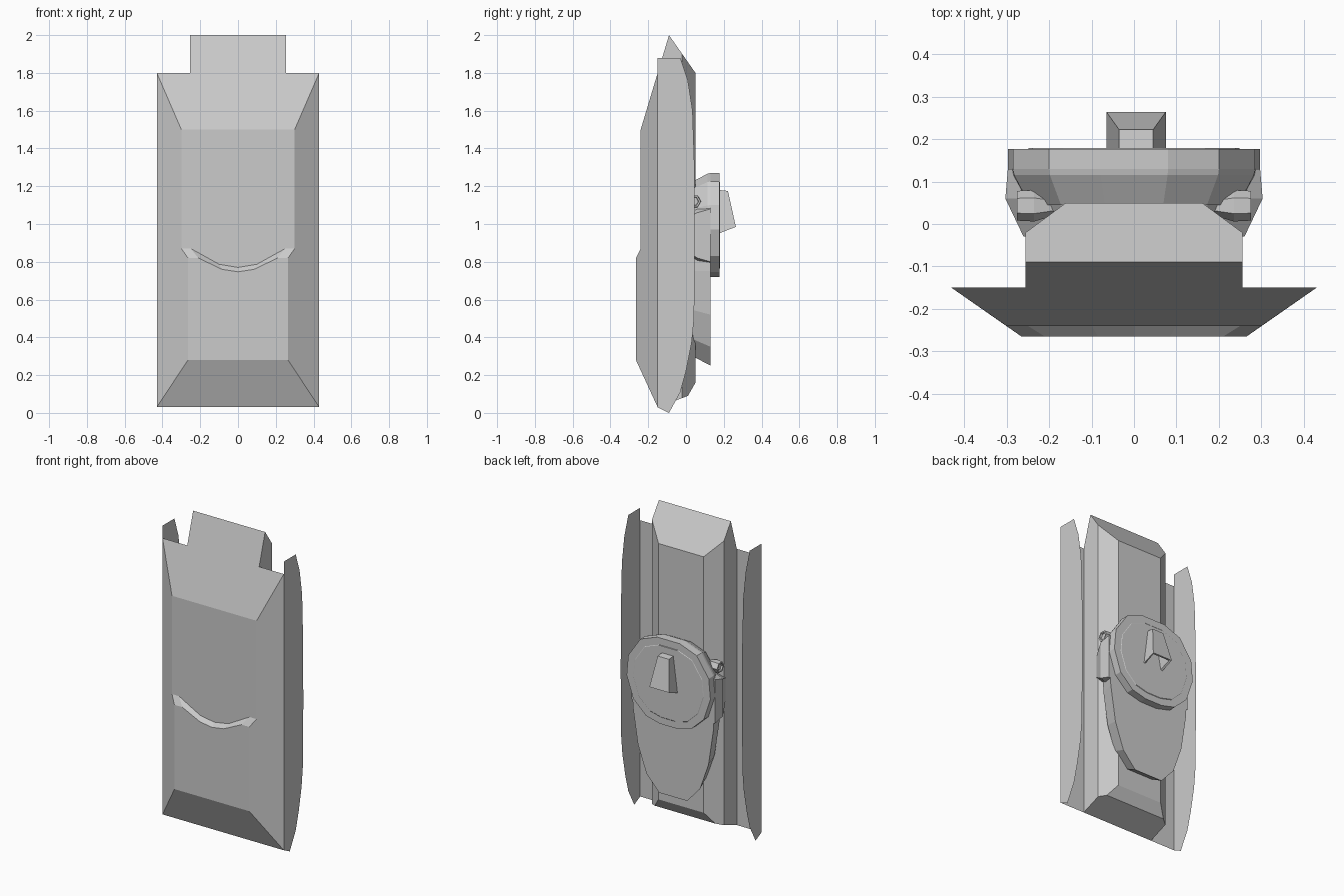
import bpy, bmesh
from mathutils import Vector

if "Cube" in bpy.data.objects:
    bpy.data.objects.remove(bpy.data.objects["Cube"])


def finish(name, bm):
    bmesh.ops.remove_doubles(bm, verts=bm.verts, dist=1e-5)
    bmesh.ops.recalc_face_normals(bm, faces=bm.faces)
    me = bpy.data.meshes.new(name)
    bm.to_mesh(me)
    bm.free()
    ob = bpy.data.objects.new(name, me)
    bpy.context.collection.objects.link(ob)
    return ob


def face(bm, pts):
    return bm.faces.new([bm.verts.new(p) for p in pts])


def loft(bm, rings, caps=True):
    """Skin a list of equal-length point rings."""
    vs = [[bm.verts.new(p) for p in r] for r in rings]
    n = len(vs[0])
    for a, b in zip(vs, vs[1:]):
        for i in range(n):
            j = (i + 1) % n
            bm.faces.new((a[i], a[j], b[j], b[i]))
    if caps:
        bm.faces.new(vs[0])
        bm.faces.new(vs[-1])


def mirror_loop(half):
    """Close a right-hand (x, z) outline by mirroring it."""
    return half + [(-x, z) for x, z in reversed(half) if x > 1e-6]


def ring(outline, y, s=1.0, cz=0.0, dz=0.0):
    return [(x * s, y, cz + (z - cz) * s + dz) for x, z in outline]


# Faceted front armour with the curved step across it
bm = bmesh.new()
YU, YL, YB = -0.24, -0.265, -0.15
up = [(0.30, 0.87), (0.25, 0.87), (0.10, 0.787), (0, 0.77)]
lo = [(0.265, 0.82), (0.21, 0.82), (0.085, 0.76), (0, 0.747)]
up = [(x, YU, z) for x, z in up + [(-x, z) for x, z in up[-2::-1]]]
lo = [(x, YL, z) for x, z in lo + [(-x, z) for x, z in lo[-2::-1]]]
face(bm, [(-0.30, YU, 1.5), (0.30, YU, 1.5)] + up)
face(bm, [(-0.265, YL, 0.28), (0.265, YL, 0.28)] + lo)
for i in range(len(up) - 1):
    face(bm, [up[i], up[i + 1], lo[i + 1], lo[i]])
face(bm, [(-0.30, YU, 1.5), (0.30, YU, 1.5), (0.43, YB, 1.8), (-0.43, YB, 1.8)])
face(bm, [(-0.265, YL, 0.28), (0.265, YL, 0.28), (0.43, YB, 0.03), (-0.43, YB, 0.03)])
for s in (1, -1):
    face(bm, [(s * 0.43, YB, 1.8), (s * 0.30, YU, 1.5), (s * 0.30, YU, 0.87),
              (s * 0.265, YL, 0.82), (s * 0.265, YL, 0.28), (s * 0.43, YB, 0.03)])
face(bm, [(-0.43, YB, 0.03), (0.43, YB, 0.03), (0.43, YB, 1.8), (-0.43, YB, 1.8)])
finish("front_armour", bm)

# Inner hull: side profile extruded across x, long edges chamfered
bm = bmesh.new()
prof = [(-0.15, 0.03), (-0.15, 1.8), (-0.09, 2.0), (0.05, 1.8),
        (0.05, 0.16), (0.01, 0.09)]
loft(bm, [[(x, y, z) for y, z in prof] for x in (-0.255, 0.255)])
for s in (1, -1):
    geom = bm.verts[:] + bm.edges[:] + bm.faces[:]
    bmesh.ops.bisect_plane(bm, geom=geom, plane_co=Vector((s * 0.255, -0.02, 0)),
                           plane_no=Vector((s * 0.07, 0.095, 0)), clear_outer=True)
    bmesh.ops.holes_fill(bm, edges=[e for e in bm.edges if e.is_boundary], sides=0)
finish("hull", bm)

# Thin side skirts
skirt = [(-0.15, 0.03), (-0.09, 0.0), (-0.03, 0.11), (0.0, 0.22), (0.03, 0.37),
         (0.043, 0.5), (0.047, 0.9), (0.045, 1.3), (0.035, 1.6), (0.01, 1.76),
         (-0.03, 1.88), (-0.15, 1.88)]
for side, s in (("right", 1), ("left", -1)):
    bm = bmesh.new()
    face(bm, [(s * 0.43, y, z) for y, z in skirt])
    finish("skirt_" + side, bm)

# Turret base with its long rounded tail
tail = mirror_loop([(0.08, 1.25), (0.19, 1.21), (0.285, 1.08), (0.295, 0.95),
                    (0.285, 0.75), (0.25, 0.52), (0.19, 0.35), (0.10, 0.25)])
bm = bmesh.new()
loft(bm, [ring(tail, 0.03, 0.90, 0.78), ring(tail, 0.13)])
finish("turret_base", bm)

# Turret disc with a bevelled underside and a faint inset panel
disc = mirror_loop([(0.08, 1.27), (0.20, 1.225), (0.285, 1.10), (0.297, 0.97),
                    (0.25, 0.83), (0.16, 0.745), (0.06, 0.72)])
bm = bmesh.new()
loft(bm, [ring(disc, 0.045, 0.86, 0.98, 0.0), ring(disc, 0.115, 0.99, 0.98),
          ring(disc, 0.13, 1.0), ring(disc, 0.177, 1.0)])
bmesh.ops.delete(bm, geom=[v for v in bm.verts if v.co.y < 0.12 and v.co.z < 0.93],
                 context='VERTS')
face(bm, ring(disc, 0.13))
loft(bm, [ring(disc, 0.177, 0.84, 0.99), ring(disc, 0.179, 0.83, 0.99)])
finish("turret_disc", bm)

for side, s in (("right", 1), ("left", -1)):
    # Cheeks overhanging the hull
    bm = bmesh.new()
    zs = [(1.02, 0.88), (1.06, 0.82), (1.08, 0.80)]
    loft(bm, [[(s * x, y, z1), (s * (x - 0.08), y, z1 + 0.03),
               (s * (x - 0.08), y, z0 - 0.03), (s * x, y, z0)]
              for x, y, (z1, z0) in zip((0.26, 0.303, 0.297), (-0.03, 0.06, 0.13), zs)])
    finish("turret_cheek_" + side, bm)
    # Hexagonal side pods
    bm = bmesh.new()
    hexa = [(0.5, 0.87), (1, 0), (0.5, -0.87), (-0.5, -0.87), (-1, 0), (-0.5, 0.87)]
    loft(bm, [[(s * x, 0.043 + r * a, 1.12 + r * b) for a, b in hexa]
              for x, r in ((0.16, 0.015), (0.235, 0.037), (0.275, 0.035),
                           (0.275, 0.025), (0.265, 0.022))])
    finish("side_pod_" + side, bm)

# Hooded sight on the disc, open at its lower end
bm = bmesh.new()
C = 0.005
def arch(w, y, z0, z1):
    return [(C - w, 0.175, z0), (C - w, y, z1), (C + w, y, z1), (C + w, 0.175, z0)]
loft(bm, [arch(0.04, 0.222, 1.18, 1.175), arch(0.07, 0.264, 0.95, 0.985),
          arch(0.058, 0.252, 0.955, 0.985), arch(0.03, 0.215, 1.10, 1.10)])
finish("sight_hood", bm)
